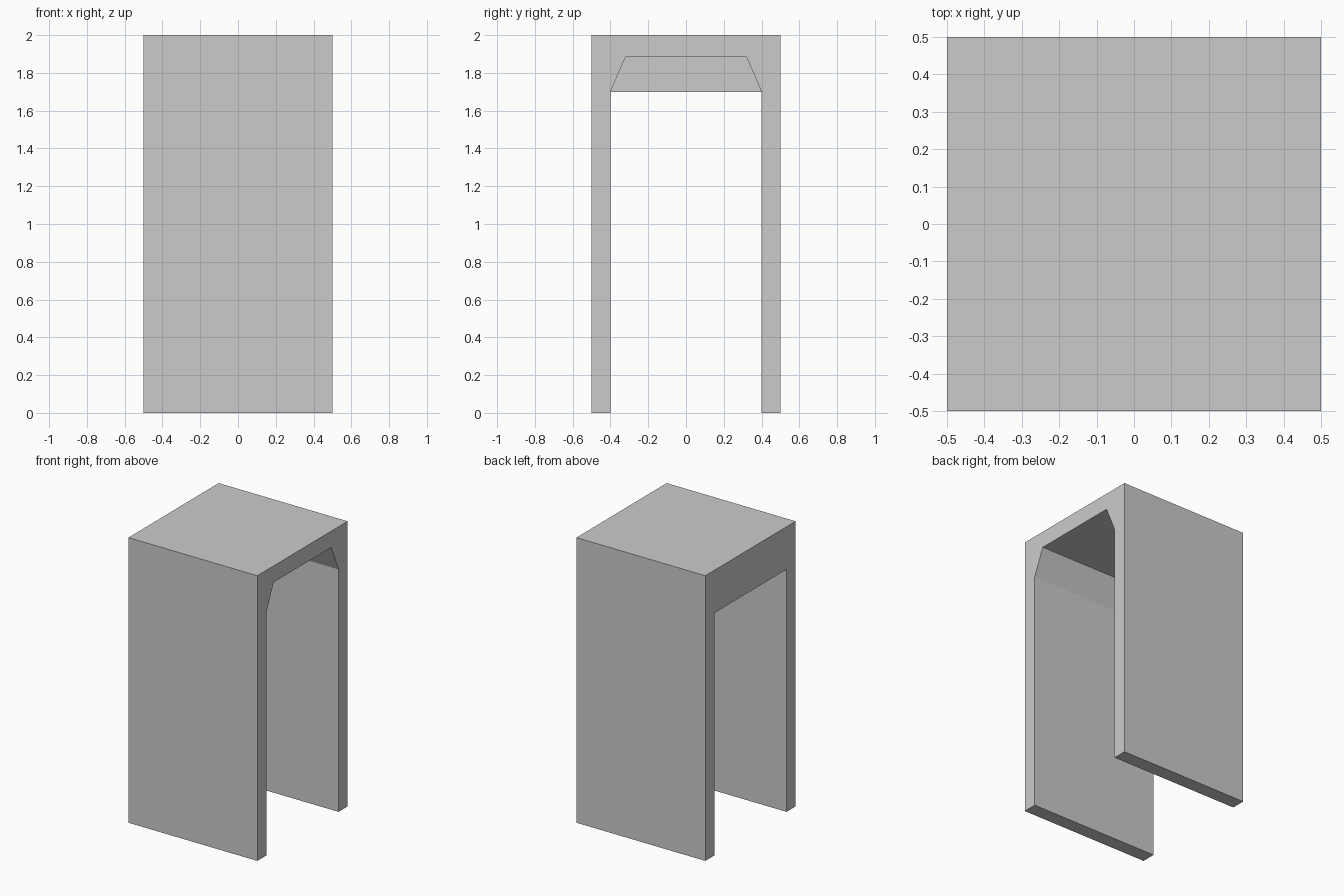
import bpy, bmesh

if "Cube" in bpy.data.objects:
    bpy.data.objects.remove(bpy.data.objects["Cube"])


def prism(name, profile, x0, x1):
    """Extrude a (y, z) profile along x from x0 to x1."""
    bm = bmesh.new()
    face = bm.faces.new([bm.verts.new((x0, y, z)) for y, z in profile])
    out = bmesh.ops.extrude_face_region(bm, geom=[face])
    moved = [g for g in out["geom"] if isinstance(g, bmesh.types.BMVert)]
    bmesh.ops.translate(bm, verts=moved, vec=(x1 - x0, 0, 0))
    bmesh.ops.recalc_face_normals(bm, faces=bm.faces)
    mesh = bpy.data.meshes.new(name)
    bm.to_mesh(mesh)
    bm.free()
    obj = bpy.data.objects.new(name, mesh)
    bpy.context.collection.objects.link(obj)
    return obj


def mirrored(half):
    """Complete a half profile across y = 0."""
    return half + [(-y, z) for y, z in reversed(half)]


def cut(target, cutter):
    cutter.hide_render = True
    cutter.display_type = 'WIRE'
    mod = target.modifiers.new(cutter.name, 'BOOLEAN')
    mod.operation = 'DIFFERENCE'
    mod.solver = 'EXACT'
    mod.object = cutter


# Door block with side walls and roof
block = prism("doorway", mirrored([(0.5, 0), (0.5, 2)]), -0.5, 0.5)

# Straight passage through the full depth
cut(block, prism("passage_cutter", mirrored([(0.4, -0.2), (0.4, 1.7)]), -0.6, 0.6))

# Chamfered ceiling recess, open on the right and closed by a header on the left
cut(block, prism("ceiling_cutter",
                 mirrored([(0.3, 1.5), (0.4, 1.7), (0.32, 1.885)]), -0.4, 0.6))
